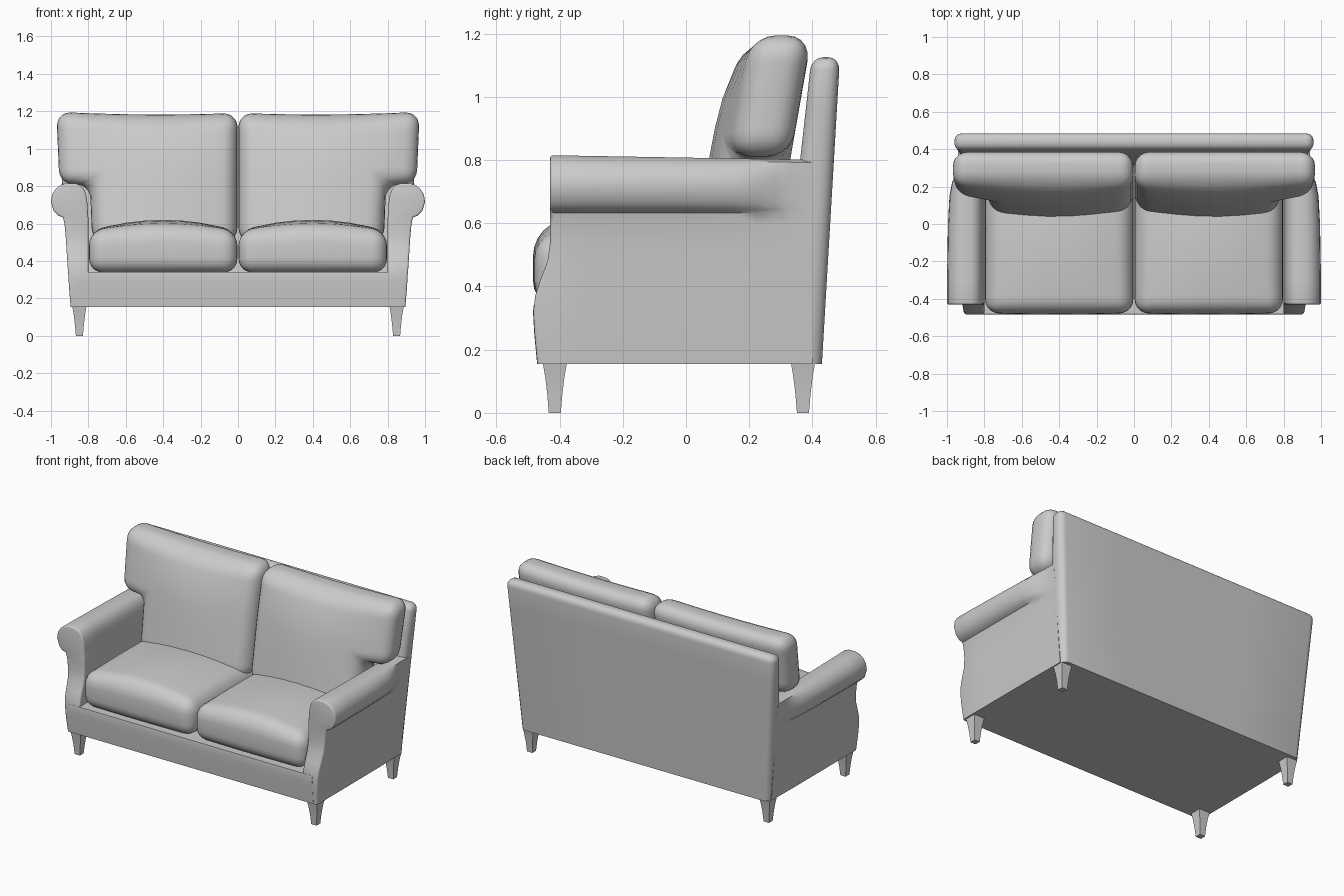
import bpy, bmesh
from mathutils import Vector
from math import radians

if "Cube" in bpy.data.objects:
    bpy.data.objects.remove(bpy.data.objects["Cube"])


def lerp(a, b, t):
    return a + (b - a) * t


def finish(name, bm, mirror=False, angle=42):
    bmesh.ops.recalc_face_normals(bm, faces=bm.faces)
    me = bpy.data.meshes.new(name)
    bm.to_mesh(me)
    bm.free()
    ob = bpy.data.objects.new(name, me)
    bpy.context.collection.objects.link(ob)
    if mirror:
        ob.modifiers.new("mirror", 'MIRROR').use_mirror_merge = False
    bpy.ops.object.select_all(action='DESELECT')
    ob.select_set(True)
    bpy.context.view_layer.objects.active = ob
    bpy.ops.object.shade_smooth_by_angle(angle=radians(angle))
    return ob


def steps(a, b, n):
    return [lerp(a, b, i / n) for i in range(n + 1)]


def pad(name, A, B, depth, warp, radius=0, segs=4, keep=None, flat_base=False, mirror=False):
    """Thick grid slab over A x B with rounded rims, then bent by warp(a, b, c)."""
    bm = bmesh.new()
    cache = {}

    def v(i, j, k):
        if (i, j, k) not in cache:
            cache[i, j, k] = bm.verts.new((A[i], B[j], k * depth))
        return cache[i, j, k]

    cells = {(i, j) for i in range(len(A) - 1) for j in range(len(B) - 1)
             if keep is None or keep((A[i] + A[i + 1]) / 2, (B[j] + B[j + 1]) / 2)}
    for i, j in cells:
        ring = [(i, j), (i + 1, j), (i + 1, j + 1), (i, j + 1)]
        for k in (0, 1):
            bm.faces.new([v(p, q, k) for p, q in ring])
        for n, (di, dj) in enumerate([(0, -1), (1, 0), (0, 1), (-1, 0)]):
            if (i + di, j + dj) not in cells:
                p, q = ring[n], ring[(n + 1) % 4]
                bm.faces.new([v(*p, 0), v(*q, 0), v(*q, 1), v(*p, 1)])
    bmesh.ops.recalc_face_normals(bm, faces=bm.faces)
    if radius:
        rim = [e for e in bm.edges if e.calc_face_angle() > 0.5 and not
               (flat_base and all(abs(x.co.y - B[0]) < 1e-5 for x in e.verts))]
        bmesh.ops.bevel(bm, geom=rim, offset=radius, segments=segs, profile=0.5,
                        affect='EDGES', clamp_overlap=True)
    for x in bm.verts:
        x.co = Vector(warp(*x.co))
    return finish(name, bm, mirror)


# Shared body curves: S-shaped front line and flaring side line
FRONT = [(.155, -.47), (.25, -.479), (.32, -.483), (.37, -.477), (.42, -.461),
         (.48, -.438), (.54, -.43), (2, -.43)]


def front_y(z):
    for (z0, y0), (z1, y1) in zip(FRONT, FRONT[1:]):
        if z <= z1:
            return lerp(y0, y1, max(0, (z - z0) / (z1 - z0)))


def half_width(z):
    return .892 + .068 * min(1, (z - .155) / .925)


# Base with front rail
pad("base", [-.87, .87], [.155, .2, .25, .29, .32, .34], 1,
    lambda x, z, c: (x, lerp(front_y(z) - .001, .40, c), z))


# Reclined back panel, rounded on all but its bottom edge
def back_warp(x, z, c):
    t = (z - .155) / .97
    return (x * half_width(z) / .96, lerp(lerp(.29, .397, t), lerp(.43, .487, t), c / .1), z)


pad("back_panel", steps(-.96, .96, 4), steps(.155, 1.125, 6), .1, back_warp,
    radius=.04, flat_base=True)

# Rolled arms: rows of (z, inner x, outer x) lofted back, the roll fading into the panel
ROWS = [(.155, .80, .895), (.25, .80, .903), (.32, .80, .907), (.37, .80, .911),
        (.42, .80, .914), (.48, .80, .918), (.54, .80, .922), (.60, .80, .928),
        (.633, .80, .936), (.643, .802, .962), (.668, .803, .986), (.715, .806, 1.0),
        (.755, .812, .994), (.785, .825, .975), (.805, .845, .95), (.815, .87, .92)]
STATIONS = [(None, 0), (-.3, 0), (0, .08), (.15, .2), (.22, .4), (.28, .78), (.33, 1), (.40, 1)]
bm = bmesh.new()
loops = []
for y, t in STATIONS:
    inner, outer = [], []
    for z, xi, xo in ROWS:
        yy = front_y(z) if y is None else y
        zz = z - .014 * (yy + .43) / .8 * max(0, (z - .7) / .115)
        inner.append(bm.verts.new((xi, yy, zz)))
        outer.append(bm.verts.new((lerp(xo, min(xo, half_width(z)), t), yy, zz)))
    loops.append((inner, outer))
for (i0, o0), (i1, o1) in zip(loops, loops[1:]):
    r0, r1 = i0 + o0[::-1], i1 + o1[::-1]
    for k in range(len(r0)):
        n = (k + 1) % len(r0)
        bm.faces.new((r0[k], r0[n], r1[n], r1[k]))
caps = [[bm.faces.new((i[k], i[k + 1], o[k + 1], o[k])) for k in range(len(ROWS) - 1)]
        for i, o in (loops[0], loops[-1])]
bmesh.ops.recalc_face_normals(bm, faces=bm.faces)
front = set(caps[0])
rim = [e for f in front for e in f.edges
       if sum(g in front for g in e.link_faces) == 1 and max(x.co.z for x in e.verts) > .16]
bmesh.ops.bevel(bm, geom=rim, offset=.02, segments=3, profile=.5, affect='EDGES', clamp_overlap=True)
finish("arm", bm, mirror=True)


# Seat cushions with crowned tops
def seat_warp(x, y, c):
    u, v = (x - .4) / .397, (y + .11) / .37
    crown = .062 * (1 - u * u) * (1 - .5 * v * v)
    bulge = .008 * max(0, -v) * (1 - u * u)
    return (x, y - bulge, .338 + c + crown * (c / .22) ** 2)


pad("seat_cushion", steps(.003, .797, 8), steps(-.476, .26, 7), .22, seat_warp,
    radius=.075, segs=5, mirror=True)


# Back cushions with an ear resting over each arm
def back_cushion_warp(x, z, c):
    u, v = min(1, abs((x - .42) / .5)), max(0, (z - .8) / .39)
    crown = .068 * (1 - u ** 1.7) * max(0, 1 - v ** 3)
    dip = .012 * (1 - u * u) * max(0, v)
    y = .148 + c + .17 * (z - .85) - crown * (1 - c / .19)
    return (x * (1 + .045 * (z - 1.05) * (x > .7)), y, z - dip)


pad("back_cushion", steps(.003, .8, 7) + [.965], [.5, .6, .7, .81, .905, 1.0, 1.1, 1.195], .19,
    back_cushion_warp, radius=.075, segs=5, keep=lambda x, z: x < .8 or z > .81, mirror=True)

# Tapered square legs
for name, cy in (("front_leg", -.415), ("back_leg", .37)):
    bm = bmesh.new()
    rings = [[bm.verts.new((.848 + sx * r, cy + sy * r, z)) for sx, sy in
              ((-1, -1), (1, -1), (1, 1), (-1, 1))]
             for z, r in ((0, .019), (.06, .024), (.11, .030), (.158, .038))]
    for a, b in zip(rings, rings[1:]):
        for k in range(4):
            bm.faces.new((a[k], a[(k + 1) % 4], b[(k + 1) % 4], b[k]))
    bm.faces.new(rings[0])
    bm.faces.new(rings[-1])
    finish(name, bm, mirror=True)
